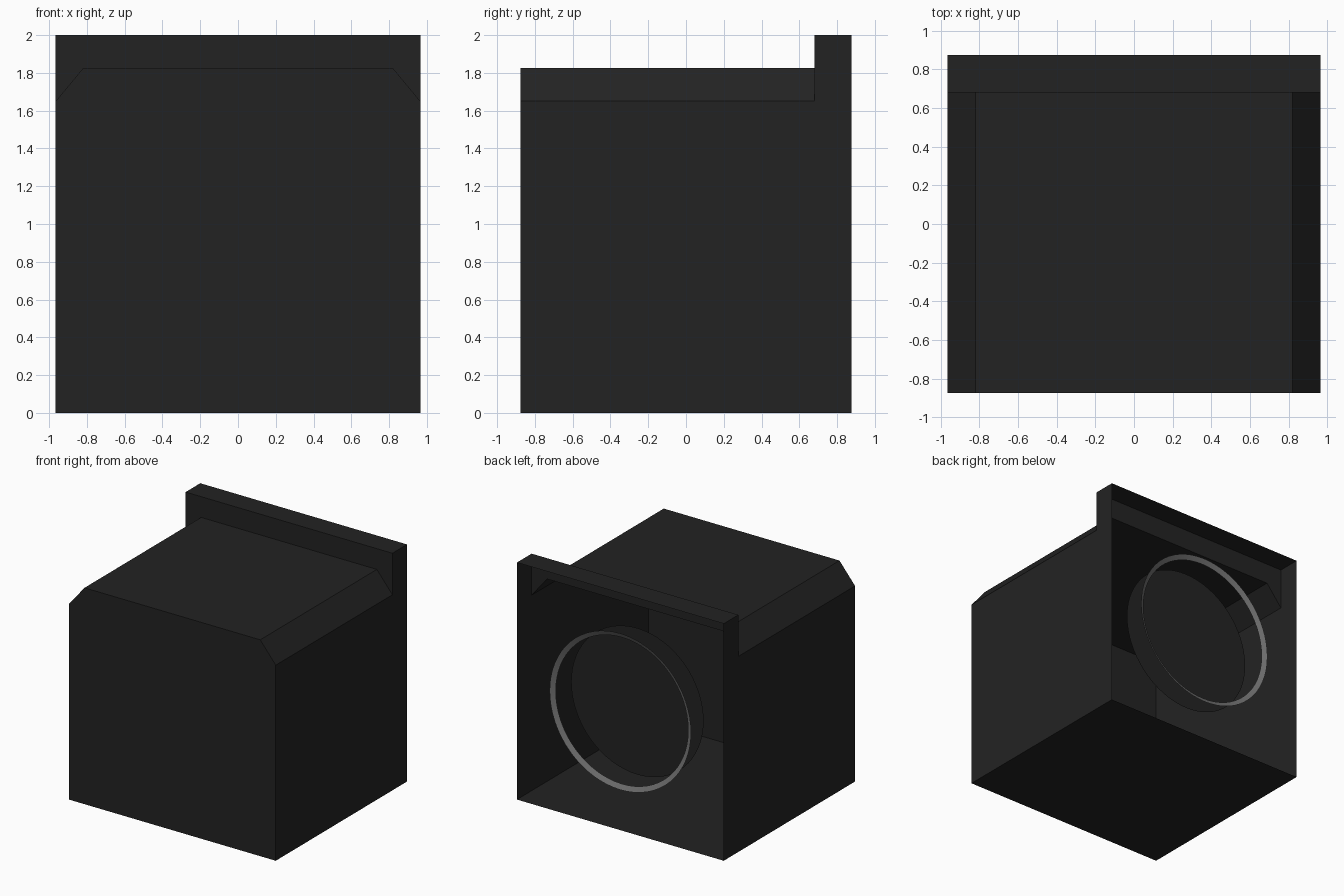
import bpy, bmesh, math
from mathutils import Matrix

cube = bpy.data.objects.get("Cube")
if cube:
    bpy.data.objects.remove(cube, do_unlink=True)

W, FRONT, LIP, BACK = 0.965, -0.875, 0.68, 0.875
SHOULDER, DECK, TOP = 1.65, 1.825, 2.0


def material(name, rgb):
    m = bpy.data.materials.new(name)
    m.use_nodes = True
    m.diffuse_color = (*rgb, 1)
    m.node_tree.nodes["Principled BSDF"].inputs["Base Color"].default_value = (*rgb, 1)
    return m


def finish(name, bm, mat):
    mesh = bpy.data.meshes.new(name)
    bm.to_mesh(mesh)
    bm.free()
    mesh.materials.append(mat)
    obj = bpy.data.objects.new(name, mesh)
    bpy.context.collection.objects.link(obj)
    return obj


charcoal = material("charcoal", (0.0165, 0.0165, 0.0165))
grey = material("mid grey", (0.165, 0.165, 0.165))

# Cabinet: thin shell with bevelled shoulders, a raised lip and an open back
bm = bmesh.new()
section = [(-W, 0), (W, 0), (W, SHOULDER), (0.82, DECK), (-0.82, DECK), (-W, SHOULDER)]
front = [bm.verts.new((x, FRONT, z)) for x, z in section]
neck = [bm.verts.new((x, LIP, z)) for x, z in section]
bm.faces.new(front)
for i in range(6):
    j = (i + 1) % 6
    bm.faces.new((front[i], neck[i], neck[j], front[j]))

# Lip: taller rear frame, joined to the body around the shoulders
lip_r, lip_l = [bm.verts.new((s * W, LIP, TOP)) for s in (-1, 1)]
back = [bm.verts.new((x, BACK, z)) for x, z in ((-W, 0), (W, 0), (W, TOP), (-W, TOP))]
bm.faces.new((neck[2], lip_l, neck[3]))
bm.faces.new((neck[3], lip_l, lip_r, neck[4]))
bm.faces.new((neck[4], lip_r, neck[5]))
bm.faces.new((neck[0], back[0], back[1], neck[1]))
bm.faces.new((neck[1], back[1], back[2], lip_l, neck[2]))
bm.faces.new((lip_l, back[2], back[3], lip_r))
bm.faces.new((lip_r, back[3], back[0], neck[0], neck[5]))
bmesh.ops.recalc_face_normals(bm, faces=bm.faces)
finish("cabinet_shell", bm, charcoal)

# Round plate set inside the opening, facing the back
bm = bmesh.new()
turn = Matrix.Translation((0, 0.648, 1.0)) @ Matrix.Rotation(-math.pi / 2, 4, 'X')
bmesh.ops.create_circle(bm, cap_ends=True, segments=64, radius=0.618, matrix=turn)
finish("inner_disc", bm, charcoal)

# Narrow ring sloping inwards, level with the rear edge
bm = bmesh.new()
loops = []
for radius, y in ((0.66, 0.875), (0.618, 0.853)):
    loops.append([bm.verts.new((radius * math.cos(a), y, 1.0 + radius * math.sin(a)))
                  for a in (math.tau * k / 64 for k in range(64))])
outer, inner = loops
for i in range(64):
    j = (i + 1) % 64
    face = bm.faces.new((outer[i], inner[i], inner[j], outer[j]))
    face.normal_update()
    if face.normal.y < 0:
        face.normal_flip()
    face.smooth = True
finish("rim_ring", bm, grey)
